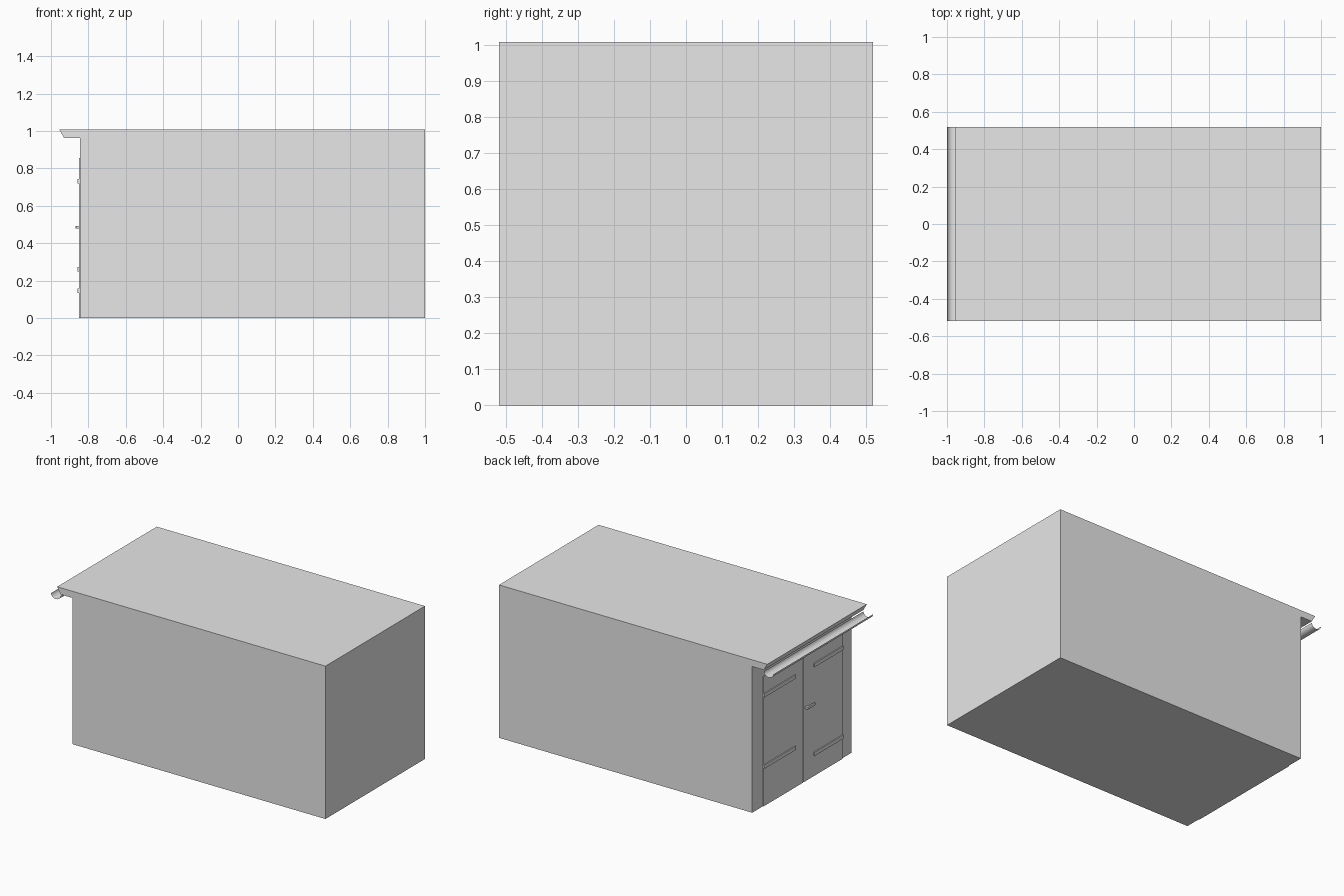
import bpy
import bmesh
from math import cos, sin, pi

cube = bpy.data.objects.get("Cube")
if cube:
    bpy.data.objects.remove(cube, do_unlink=True)

HALF_Y = 0.518
WALL_X = -0.845

grey = bpy.data.materials.new("light grey")
grey.use_nodes = True
grey.diffuse_color = (0.8, 0.8, 0.8, 1)
grey.node_tree.nodes["Principled BSDF"].inputs["Base Color"].default_value = (0.8, 0.8, 0.8, 1)


def add_object(name, bm):
    mesh = bpy.data.meshes.new(name)
    bm.to_mesh(mesh)
    bm.free()
    mesh.materials.append(grey)
    obj = bpy.data.objects.new(name, mesh)
    bpy.context.collection.objects.link(obj)
    return obj


def extrude_profile(name, points, closed=True):
    """Sweep an x-z profile along the whole depth of the building."""
    bm = bmesh.new()
    near, far = [[bm.verts.new((x, y, z)) for x, z in points] for y in (-HALF_Y, HALF_Y)]
    count = len(points)
    for i in range(count if closed else count - 1):
        j = (i + 1) % count
        bm.faces.new((near[i], near[j], far[j], far[i]))
    if closed:
        bm.faces.new(near)
        bm.faces.new(far)
        bmesh.ops.recalc_face_normals(bm, faces=bm.faces)
    return add_object(name, bm)


def box(name, x, y, z):
    """Box from (low, high) ranges on each axis."""
    bm = bmesh.new()
    bmesh.ops.create_cube(bm, size=1)
    for v in bm.verts:
        v.co = [low + (c + 0.5) * (high - low) for c, (low, high) in zip(v.co, (x, y, z))]
    return add_object(name, bm)


# Building with flat roof, sloped fascia and overhanging eave
extrude_profile("building_shell", [
    (WALL_X, 0), (1, 0), (1, 1.007), (-0.955, 1.007), (-0.93, 0.963), (WALL_X, 0.963)])

# Open half-round gutter made from thin sheet
arc = [(-0.965 + 0.035 * cos(pi + pi * i / 10), 0.953 + 0.03 * sin(pi + pi * i / 10))
       for i in range(11)]
gutter = extrude_profile("gutter", arc, closed=False)
for poly in gutter.data.polygons:
    poly.use_smooth = True

# Pair of doors with strap hinges
door_x = (WALL_X - 0.005, WALL_X)
strap_x = (WALL_X - 0.012, WALL_X - 0.004)
box("left_door", door_x, (-0.006, 0.405), (0, 0.855))
box("right_door", door_x, (-0.415, -0.01), (0, 0.855))
for side, span, heights in (("left", (0.08, 0.405), (0.25, 0.72)),
                            ("right", (-0.415, -0.115), (0.135, 0.72))):
    for level, z in zip(("lower", "upper"), heights):
        box(f"{side}_{level}_hinge", strap_x, span, (z, z + 0.024))

# Lever handle on a short stem
box("handle_stem", (-0.868, WALL_X), (-0.04, -0.025), (0.478, 0.492))
box("handle_lever", (-0.87, -0.86), (-0.105, -0.025), (0.478, 0.492))
